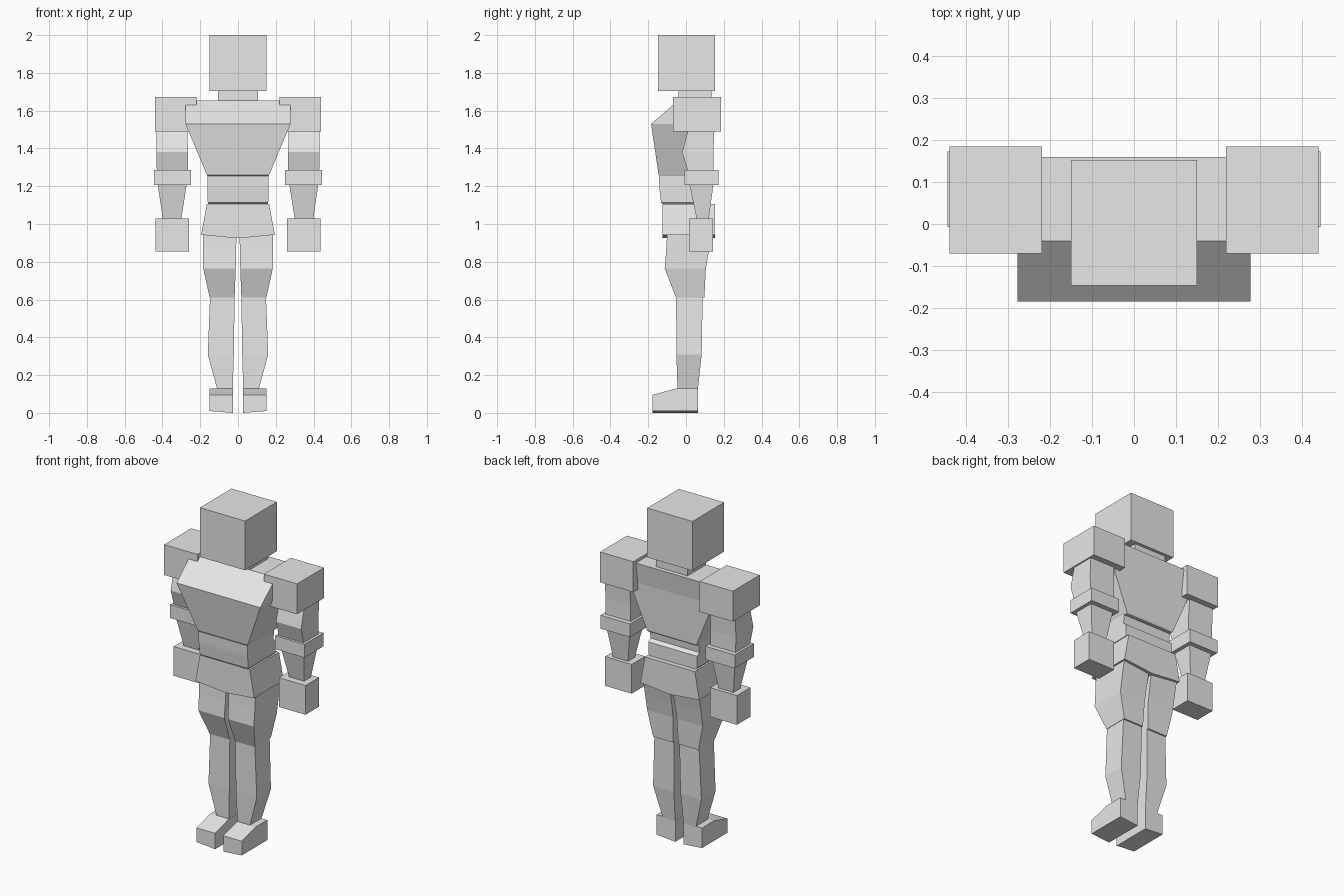
import bpy
import bmesh

default = bpy.data.objects.get("Cube")
if default:
    bpy.data.objects.remove(default, do_unlink=True)

# One plain grey for the whole figure
grey = bpy.data.materials.new("plain_grey")
grey.use_nodes = True
GREY = (0.8, 0.8, 0.8, 1)
grey.diffuse_color = GREY
grey.node_tree.nodes["Principled BSDF"].inputs["Base Color"].default_value = GREY


def finish(name, bm):
    bmesh.ops.recalc_face_normals(bm, faces=bm.faces)
    mesh = bpy.data.meshes.new(name)
    bm.to_mesh(mesh)
    bm.free()
    mesh.materials.append(grey)
    obj = bpy.data.objects.new(name, mesh)
    bpy.context.collection.objects.link(obj)
    return obj


def loft(name, sections, side=1):
    """Join rectangular sections (z, x0, x1, y0, y1) from bottom to top."""
    bm = bmesh.new()
    rings = []
    for z, x0, x1, y0, y1 in sections:
        corners = ((x0, y0), (x1, y0), (x1, y1), (x0, y1))
        rings.append([bm.verts.new((side * x, y, z)) for x, y in corners])
    for low, high in zip(rings, rings[1:]):
        for i in range(4):
            j = (i + 1) % 4
            bm.faces.new((low[i], low[j], high[j], high[i]))
    bm.faces.new(rings[0])
    bm.faces.new(rings[-1])
    return finish(name, bm)


def box(name, x0, x1, y0, y1, z0, z1, side=1):
    return loft(name, [(z0, x0, x1, y0, y1), (z1, x0, x1, y0, y1)], side)


def centred(name, sections):
    """Loft with half-widths (z, half_x, y0, y1)."""
    return loft(name, [(z, -hx, hx, y0, y1) for z, hx, y0, y1 in sections])


def foot(name, side):
    """Wedge-topped shoe whose sole rises slightly on the outside."""
    profile = ((-0.178, 0), (-0.178, 0.095), (-0.05, 0.13), (0.063, 0.13), (0.063, 0))
    bm = bmesh.new()
    inner = [bm.verts.new((side * 0.027, y, z)) for y, z in profile]
    outer = [bm.verts.new((side * 0.15, y, max(z, 0.01))) for y, z in profile]
    bm.faces.new(inner)
    bm.faces.new(outer)
    for i in range(len(profile)):
        j = (i + 1) % len(profile)
        bm.faces.new((inner[i], inner[j], outer[j], outer[i]))
    return finish(name, bm)


# Head and neck
box("head", -0.15, 0.15, -0.147, 0.153, 1.705, 2.0)
box("neck", -0.105, 0.105, -0.04, 0.135, 1.64, 1.71)

# Torso
centred("chest", [
    (1.25, 0.16, -0.135, 0.13),
    (1.26, 0.165, -0.145, 0.135),
    (1.53, 0.278, -0.185, 0.143),
    (1.655, 0.278, -0.04, 0.16),
])
centred("waist", [
    (1.10, 0.15, -0.115, 0.125),
    (1.113, 0.16, -0.132, 0.125),
    (1.185, 0.162, -0.14, 0.125),
    (1.20, 0.162, -0.141, 0.105),
    (1.255, 0.162, -0.143, 0.11),
])
# Hips with a shallow V underside
centred("hips", [
    (0.925, 0.01, -0.125, 0.153),
    (0.943, 0.195, -0.125, 0.153),
    (1.105, 0.165, -0.125, 0.153),
])

for label, s in (("left", 1), ("right", -1)):
    # Arm
    box(label + "_shoulder", 0.22, 0.44, -0.07, 0.185, 1.49, 1.672, s)
    loft(label + "_upper_arm", [
        (1.285, 0.265, 0.43, 0.008, 0.145),
        (1.38, 0.265, 0.432, -0.02, 0.145),
        (1.495, 0.268, 0.432, 0.01, 0.15),
    ], s)
    box(label + "_elbow_cuff", 0.25, 0.445, -0.007, 0.173, 1.207, 1.287, s)
    loft(label + "_forearm", [
        (1.025, 0.30, 0.398, 0.057, 0.12),
        (1.21, 0.272, 0.425, 0.018, 0.145),
    ], s)
    box(label + "_hand", 0.26, 0.437, 0.015, 0.142, 0.855, 1.03, s)

    # Leg
    loft(label + "_thigh", [
        (0.61, 0.018, 0.15, -0.053, 0.097),
        (0.765, 0.012, 0.184, -0.113, 0.105),
        (0.86, 0.01, 0.185, -0.105, 0.122),
        (0.95, 0.008, 0.186, -0.10, 0.14),
    ], s)
    loft(label + "_shin", [
        (0.125, 0.028, 0.11, -0.045, 0.063),
        (0.31, 0.022, 0.16, -0.051, 0.083),
        (0.612, 0.018, 0.148, -0.052, 0.088),
    ], s)
    foot(label + "_foot", s)
